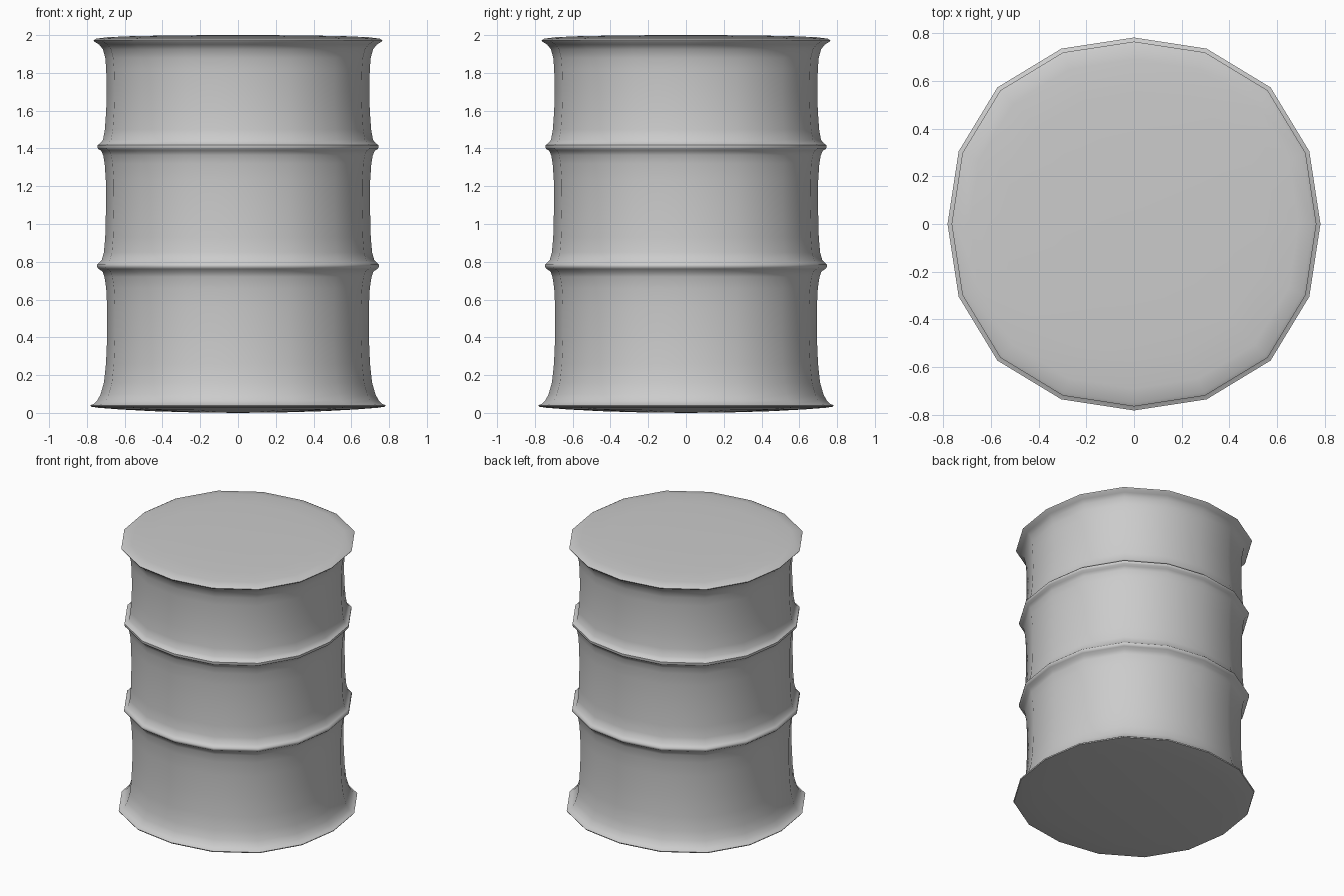
import bpy, bmesh
from math import sin, cos, pi, radians

if "Cube" in bpy.data.objects:
    bpy.data.objects.remove(bpy.data.objects["Cube"])

SIDES = 16

# lathe profile of the drum from bottom centre to top centre: (radius, height)
LOWER = [(0.25, 0.003), (0.45, 0.009), (0.62, 0.018), (0.74, 0.027), (0.778, 0.033),
         (0.782, 0.040), (0.765, 0.047), (0.745, 0.065), (0.727, 0.10), (0.710, 0.16),
         (0.699, 0.26), (0.693, 0.40), (0.693, 0.56), (0.698, 0.66), (0.707, 0.72)]
HOOP_LOW = [(0.717, 0.748), (0.737, 0.762), (0.746, 0.772), (0.746, 0.785), (0.735, 0.795)]
MIDDLE = [(0.722, 0.808), (0.710, 0.85), (0.703, 0.93), (0.699, 1.09), (0.700, 1.23),
          (0.706, 1.32), (0.714, 1.365)]
HOOP_HIGH = [(0.725, 1.388), (0.741, 1.398), (0.744, 1.406), (0.744, 1.418), (0.730, 1.426)]
UPPER = [(0.715, 1.445), (0.705, 1.50), (0.698, 1.60), (0.695, 1.70), (0.698, 1.82),
         (0.703, 1.88), (0.715, 1.925), (0.735, 1.95), (0.760, 1.965), (0.765, 1.973),
         (0.750, 1.981), (0.69, 1.989), (0.55, 1.995), (0.30, 1.999)]


def ring(bm, r, z):
    """One 16-sided loop, slightly fuller on the diagonals."""
    loop = []
    for i in range(SIDES):
        a = 2 * pi * i / SIDES
        rr = r * (1 + 0.036 * sin(2 * a) ** 2)
        loop.append(bm.verts.new((rr * cos(a), rr * sin(a), z)))
    return loop


# drum shell with flared rims, two hoops and domed ends
bm = bmesh.new()
loops = [ring(bm, r, z) for r, z in LOWER + HOOP_LOW + MIDDLE + HOOP_HIGH + UPPER]
for lo, hi in zip(loops, loops[1:]):
    for i in range(SIDES):
        j = (i + 1) % SIDES
        bm.faces.new((lo[i], lo[j], hi[j], hi[i]))
for loop, z in ((loops[0], 0), (loops[-1], 2)):
    c = bm.verts.new((0, 0, z))
    for i in range(SIDES):
        bm.faces.new((loop[i], loop[(i + 1) % SIDES], c))
bmesh.ops.recalc_face_normals(bm, faces=bm.faces)
mesh = bpy.data.meshes.new("drum_barrel")
bm.to_mesh(mesh)
bm.free()
drum = bpy.data.objects.new("drum_barrel", mesh)
bpy.context.collection.objects.link(drum)

bpy.context.view_layer.objects.active = drum
drum.select_set(True)
bpy.ops.object.shade_smooth_by_angle(angle=radians(50))
